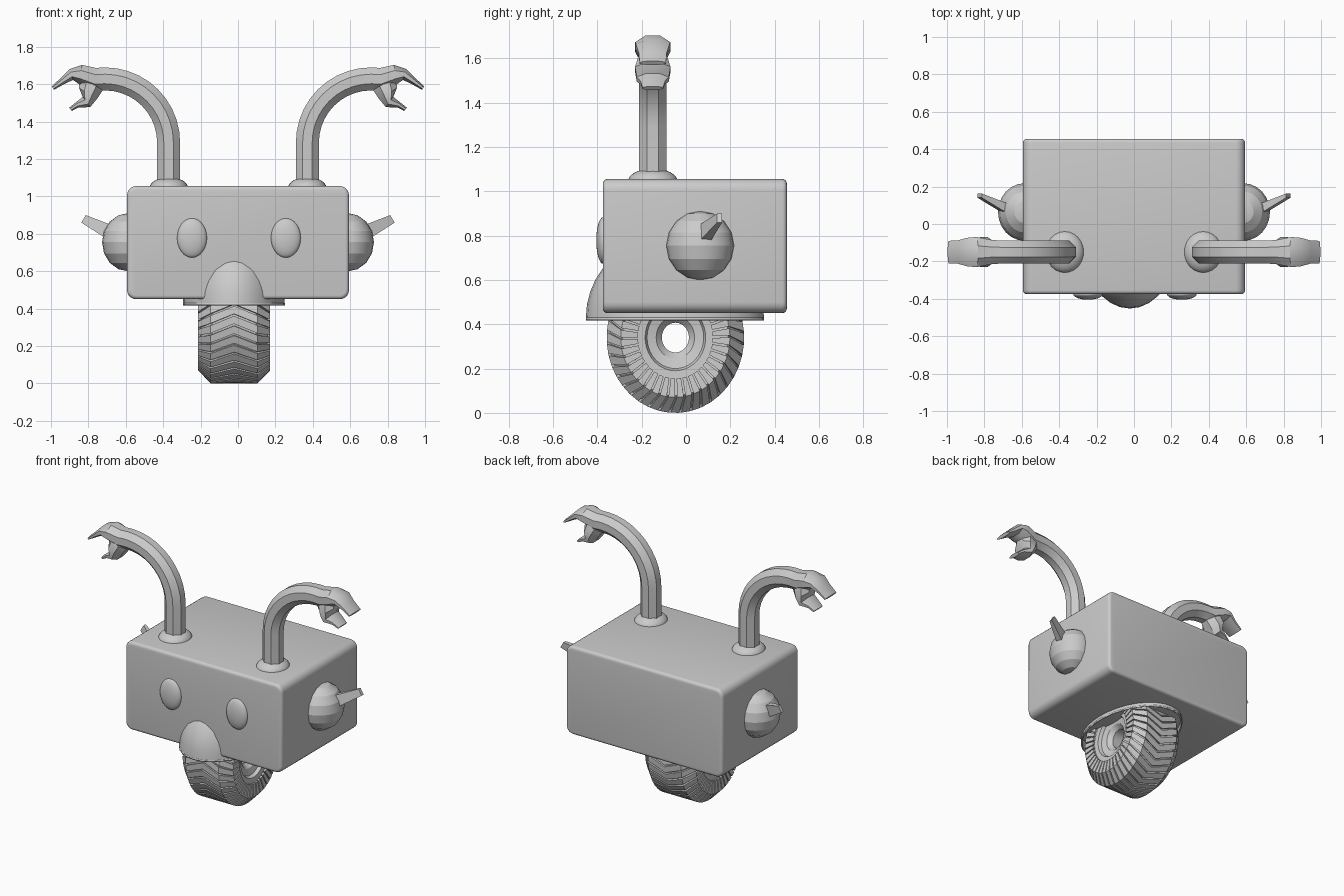
import bpy, bmesh, math
from mathutils import Vector, Matrix

if "Cube" in bpy.data.objects:
    bpy.data.objects.remove(bpy.data.objects["Cube"])


def finish(bm, name, smooth=None, mirror=False, mid=0.0):
    bmesh.ops.recalc_face_normals(bm, faces=bm.faces)
    me = bpy.data.meshes.new(name)
    bm.to_mesh(me)
    bm.free()
    ob = bpy.data.objects.new(name, me)
    bpy.context.collection.objects.link(ob)
    if mirror:
        # local origin lies on the mirror plane
        ob.location.x = mid
        ob.modifiers.new("Mirror", 'MIRROR')
    if smooth:
        bpy.ops.object.select_all(action='DESELECT')
        ob.select_set(True)
        bpy.context.view_layer.objects.active = ob
        bpy.ops.object.shade_smooth_by_angle(angle=math.radians(smooth))
    return ob


def loft(bm, rings, closed=False):
    """Skin a list of point rings; cap the ends unless the loft is closed."""
    vs = [[bm.verts.new(p) for p in r] for r in rings]
    n = len(vs[0])
    for k in range(len(vs) if closed else len(vs) - 1):
        a, b = vs[k], vs[(k + 1) % len(vs)]
        for i in range(n):
            j = (i + 1) % n
            bm.faces.new((a[i], a[j], b[j], b[i]))
    if not closed:
        bm.faces.new(vs[0])
        bm.faces.new(vs[-1])


def ellipsoid(name, centre, radii, seg=24, rings=16, smooth=40, mirror=False, mid=0.0):
    bm = bmesh.new()
    bmesh.ops.create_uvsphere(bm, u_segments=seg, v_segments=rings, radius=1)
    bm.transform(Matrix.Translation(centre) @ Matrix.Diagonal((*radii, 1)))
    return finish(bm, name, smooth, mirror, mid)


# Body: box with large side-profile corners and small front/back rims
bm = bmesh.new()
bmesh.ops.create_cube(bm, size=1)
bm.transform(Matrix.Translation((0, 0.04, 0.753)) @ Matrix.Diagonal((1.187, 0.83, 0.605, 1)))
long_edges = [e for e in bm.edges if abs(e.verts[0].co.y - e.verts[1].co.y) > 0.1]
bmesh.ops.bevel(bm, geom=long_edges, offset=0.05, segments=5, profile=0.5, affect='EDGES')
rims = [e for e in bm.edges if abs(e.verts[0].co.y - e.verts[1].co.y) < 0.01]
bmesh.ops.bevel(bm, geom=rims, offset=0.02, segments=4, profile=0.5, affect='EDGES')
finish(bm, "body", 30)

# Eyes and ears
ellipsoid("eyes", (0.251, -0.374, 0.778), (0.08, 0.031, 0.105), mirror=True, mid=0.005)
ellipsoid("ears", (0.585, 0.064, 0.755), (0.142, 0.154, 0.156), 24, 8, 18, mirror=True)

# Pointed ear spikes
bm = bmesh.new()
loft(bm, [[(c[0] + sz * sx * 0.3, c[1] + sy * hy, c[2] + sz * hz)
           for sy, sz in ((-1, -1), (1, -1), (1, 1), (-1, 1))]
          for c, hy, hz, sx in (((0.62, 0.05, 0.775), 0.034, 0.046, -0.04),
                                ((0.826, 0.152, 0.88), 0.011, 0.02, -0.04))])
finish(bm, "ear_spikes", mirror=True)

# Fender dome over the wheel, poking out as the nose
bm = bmesh.new()
bmesh.ops.create_uvsphere(bm, u_segments=32, v_segments=20, radius=1)
bmesh.ops.bisect_plane(bm, geom=bm.verts[:] + bm.edges[:] + bm.faces[:],
                       plane_co=(0, 0, 0), plane_no=(0, 0, 1), clear_inner=True)
bm.transform(Matrix.Translation((-0.022, -0.05, 0.43)) @ Matrix.Diagonal((0.272, 0.402, 0.38, 1)))
fender = finish(bm, "fender_nose", 40)
mod = fender.modifiers.new("Thickness", 'SOLIDIFY')
mod.thickness = 0.012

# Wheel: revolved tyre carcass and hub, slightly squeezed front to back
WHEEL = Matrix.Translation((-0.021, -0.048, 0.34)) @ Matrix.Diagonal((1, 0.912, 1, 1))


def polar(x, r, a):
    return WHEEL @ Vector((x, -r * math.cos(a), r * math.sin(a)))


half = [(0.118, 0.326), (0.180, 0.262), (0.172, 0.15), (0.15, 0.14), (0.14, 0.095), (0.11, 0.067)]
profile = half + [(-x, r) for x, r in reversed(half)]
bm = bmesh.new()
N = 40
loft(bm, [[polar(x, r, 2 * math.pi * k / N) for x, r in profile] for k in range(N)], closed=True)
finish(bm, "wheel", 30)

# Chevron tread lugs: (x, radius, base x, base radius, angle offset, half-width)
stations = [(0, 0.340, 0, 0.315, 0, 0.062),
            (0.125, 0.340, 0.115, 0.315, -0.15, 0.062),
            (0.193, 0.270, 0.172, 0.262, -0.25, 0.062),
            (0.188, 0.185, 0.165, 0.185, -0.25, 0.058)]
bm = bmesh.new()
for k in range(N):
    a0 = 2 * math.pi * k / N
    for s in (-1, 1):
        loft(bm, [[polar(s * x, r, a0 + d - w), polar(s * x, r, a0 + d + w),
                   polar(s * bx, br, a0 + d + w), polar(s * bx, br, a0 + d - w)]
                  for x, r, bx, br, d, w in stations])
finish(bm, "tyre_tread")

# Arm sockets
ellipsoid("arm_sockets", (0.37, -0.15, 1.045), (0.103, 0.112, 0.058), mirror=True)


def octagon(outer, inner, hw, k=0.414):
    """Eight-sided section spanning outer to inner point, hw wide along y."""
    o, i = Vector((outer[0], 0, outer[1])), Vector((inner[0], 0, inner[1]))
    c, u = (o + i) / 2, (o - i) / 2
    pts = ((1, k), (k, 1), (-k, 1), (-1, k), (-1, -k), (-k, -1), (k, -1), (1, -k))
    return [c + u * p + Vector((0, q * hw - 0.15, 0)) for p, q in pts]


# Arms: straight post, quarter arc, then the upper claw finger
H, R, CX, CZ = 0.0615, 0.34, 0.711, 1.288
rings = [octagon((CX - R - H, 1.06), (CX - R + H, 1.06), H)]
for k in range(11):
    a = math.pi - k * math.pi / 20
    d = Vector((math.cos(a), math.sin(a)))
    c = Vector((CX, CZ))
    rings.append(octagon(c + d * (R + H), c + d * (R - H), H))
for outer, inner, hw in (((0.76, 1.687), (0.77, 1.566), 0.065),
                         ((0.834, 1.703), (0.85, 1.60), 0.08),
                         ((0.898, 1.682), (0.882, 1.623), 0.076),
                         ((0.947, 1.634), (0.935, 1.597), 0.062),
                         ((0.996, 1.588), (0.984, 1.57), 0.06)):
    rings.append(octagon(outer, inner, hw))
bm = bmesh.new()
loft(bm, rings)
finish(bm, "arms", 30, mirror=True)

# Lower claw fingers
bm = bmesh.new()
loft(bm, [octagon(o, i, hw) for o, i, hw in (
    ((0.722, 1.568), (0.845, 1.64), 0.062),
    ((0.754, 1.521), (0.85, 1.58), 0.08),
    ((0.79, 1.478), (0.83, 1.532), 0.072),
    ((0.855, 1.474), (0.862, 1.507), 0.055),
    ((0.888, 1.457), (0.903, 1.474), 0.046))])
finish(bm, "lower_claws", 30, mirror=True)
